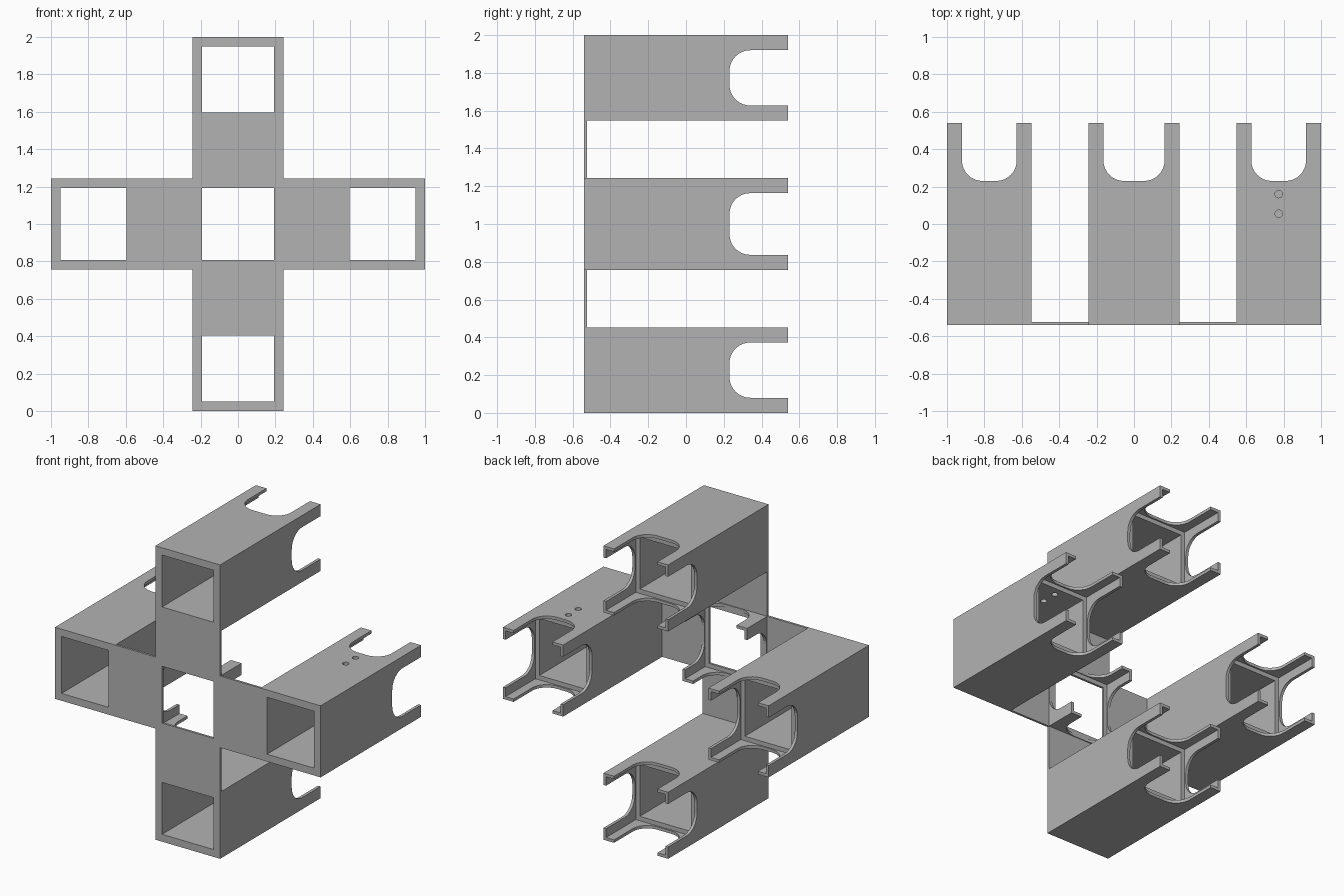
import bpy, bmesh
from math import sin, cos, pi
from mathutils import Vector

cube = bpy.data.objects.get("Cube")
if cube:
    bpy.data.objects.remove(cube)

FRONT, BACK, PLATE = -0.54, 0.54, 0.015
WALL, THIN, MARGIN, RADIUS = 0.05, 0.02, 0.08, 0.11

grey = bpy.data.materials.new("plain grey")
grey.use_nodes = True
grey.diffuse_color = (0.45, 0.45, 0.45, 1)
grey.node_tree.nodes["Principled BSDF"].inputs["Base Color"].default_value = (0.45, 0.45, 0.45, 1)


def prism(name, points, along):
    """Solid made by sweeping a flat outline along a vector."""
    bm = bmesh.new()
    face = bm.faces.new([bm.verts.new(p) for p in points])
    swept = bmesh.ops.extrude_face_region(bm, geom=[face], use_keep_orig=True)
    moved = [g for g in swept["geom"] if isinstance(g, bmesh.types.BMVert)]
    bmesh.ops.translate(bm, verts=moved, vec=along)
    bmesh.ops.recalc_face_normals(bm, faces=bm.faces)
    mesh = bpy.data.meshes.new(name)
    bm.to_mesh(mesh)
    bm.free()
    obj = bpy.data.objects.new(name, mesh)
    bpy.context.collection.objects.link(obj)
    return obj


def box(name, cx, cz, w, h, y0, y1):
    corners = [(cx + sx * w / 2, y0, cz + sz * h / 2)
               for sx, sz in ((-1, -1), (1, -1), (1, 1), (-1, 1))]
    return prism(name, corners, (0, y1 - y0, 0))


def notch(cx, cz, half, floor, end, across_x):
    """U-shaped cutter with rounded floor corners, through two opposite walls."""
    outline = [(half, end + 0.1)]
    for side, start in ((1, 0), (-1, -pi / 2)):
        for i in range(9):
            a = start - i * pi / 16
            outline.append((side * (half - RADIUS) + RADIUS * cos(a),
                            floor + RADIUS + RADIUS * sin(a)))
    outline.append((-half, end + 0.1))
    if across_x:
        pts = [(cx - 0.4, y, cz + u) for u, y in outline]
        return prism("notch_cutter", pts, (0.8, 0, 0))
    pts = [(cx + u, y, cz - 0.4) for u, y in outline]
    return prism("notch_cutter", pts, (0, 0, 0.8))


def carve(obj, cutters):
    for c in cutters:
        c.hide_render = True
        mod = obj.modifiers.new("cut", 'BOOLEAN')
        mod.operation, mod.solver, mod.object = 'DIFFERENCE', 'EXACT', c
    bpy.context.view_layer.update()
    done = obj.evaluated_get(bpy.context.evaluated_depsgraph_get())
    mesh = bpy.data.meshes.new_from_object(done)
    obj.modifiers.clear()
    obj.data = mesh
    mesh.materials.clear()
    mesh.materials.append(grey)
    for c in cutters:
        bpy.data.objects.remove(c)


def socket_tube(name, cx, cz, w, h, end, floor, bore, extra=()):
    """Square tube whose thin rear end is notched into four angle prongs."""
    tube = box(name, cx, cz, w, h, FRONT + PLATE, end)
    cutters = [
        box("socket_cutter", cx, cz, w - 2 * THIN, h - 2 * THIN, floor - 0.01, end + 0.1),
        notch(cx, cz, w / 2 - MARGIN, floor, end, False),
        notch(cx, cz, h / 2 - MARGIN, floor, end, True)]
    if bore:
        cutters.append(box("bore_cutter", cx, cz, w - 2 * WALL, h - 2 * WALL, -1, 1))
    carve(tube, cutters + list(extra))


def pin_hole(x, y, z):
    ring = [(x + 0.02 * cos(i * pi / 12), y + 0.02 * sin(i * pi / 12), z - 0.1) for i in range(24)]
    return prism("pin_cutter", ring, (0, 0, 0.2))


# Long tubes: centre x, centre z, width, height
WIDE, SLIM = 0.487, 0.453
arms = {"top_tube": (0, 2 - SLIM / 2, WIDE, SLIM), "bottom_tube": (0, SLIM / 2, WIDE, SLIM),
        "left_tube": (1 - SLIM / 2, 1, SLIM, WIDE), "right_tube": (SLIM / 2 - 1, 1, SLIM, WIDE)}
for name, (cx, cz, w, h) in arms.items():
    pins = []
    if name == "left_tube":
        pins = [pin_hole(cx, y, cz + h / 2) for y in (0.055, 0.16)]
    socket_tube(name, cx, cz, w, h, BACK, 0.23, True, pins)

# Short socket behind the middle opening
socket_tube("centre_socket", 0, 1, WIDE, WIDE, -0.31, FRONT + PLATE + 0.005, False)

# Cross-shaped front plate with five square openings
curve = bpy.data.curves.new("front_plate", 'CURVE')
curve.dimensions, curve.fill_mode, curve.extrude = '2D', 'BOTH', PLATE / 2


def loop(points):
    spline = curve.splines.new('POLY')
    spline.points.add(len(points) - 1)
    for p, (x, z) in zip(spline.points, points):
        p.co = (x, z, 0, 1)
    spline.use_cyclic_u = True


k = WIDE / 2
quarter = [Vector((1, -k)), Vector((1, k)), Vector((k, k))]
cross = []
for turn in range(4):
    cross += [(p.x, p.y + 1) for p in quarter]
    quarter = [Vector((-p.y, p.x)) for p in quarter]
loop(cross)
for cx, cz, w, h in list(arms.values()) + [(0, 1, WIDE, WIDE)]:
    a, b = w / 2 - WALL, h / 2 - WALL
    loop([(cx - a, cz - b), (cx + a, cz - b), (cx + a, cz + b), (cx - a, cz + b)])
holder = bpy.data.objects.new("plate_outline", curve)
bpy.context.collection.objects.link(holder)
holder.rotation_euler.x = pi / 2
holder.location.y = FRONT + PLATE / 2
bpy.context.view_layer.update()
mesh = bpy.data.meshes.new_from_object(
    holder.evaluated_get(bpy.context.evaluated_depsgraph_get()))
mesh.transform(holder.matrix_world)
mesh.materials.clear()
mesh.materials.append(grey)
for poly in mesh.polygons:
    poly.use_smooth = False
plate = bpy.data.objects.new("front_plate", mesh)
bpy.context.collection.objects.link(plate)
bpy.data.objects.remove(holder)
